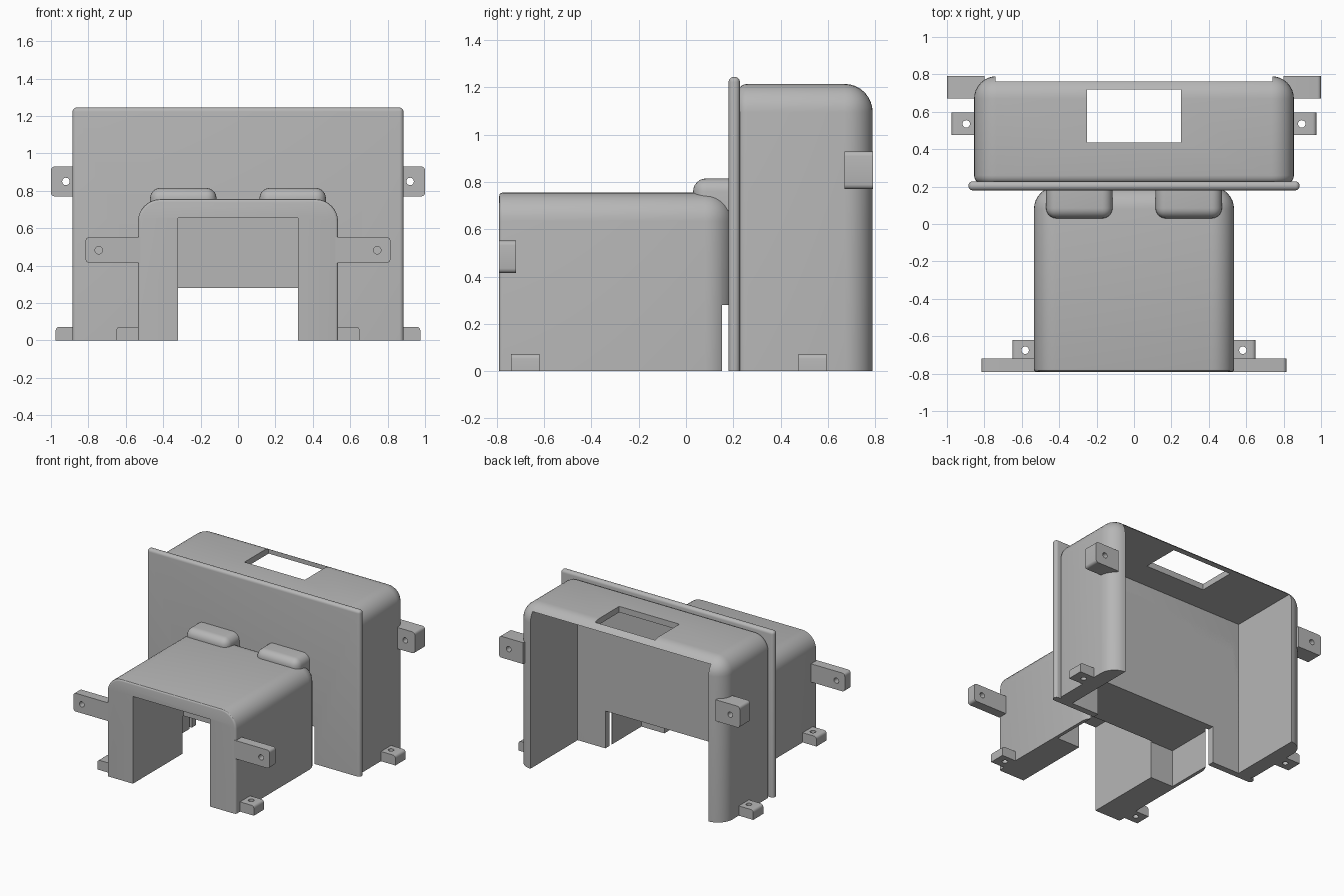
import bpy, bmesh, math
from mathutils import Matrix, Vector

if "Cube" in bpy.data.objects:
    bpy.data.objects.remove(bpy.data.objects["Cube"], do_unlink=True)

GREY = (0.47, 0.47, 0.47, 1.0)
plastic = bpy.data.materials.new("plain_grey")
plastic.use_nodes = True
plastic.diffuse_color = GREY
plastic.node_tree.nodes["Principled BSDF"].inputs["Base Color"].default_value = GREY


def make_object(name, bm):
    bmesh.ops.recalc_face_normals(bm, faces=bm.faces)
    mesh = bpy.data.meshes.new(name)
    bm.to_mesh(mesh)
    bm.free()
    mesh.materials.append(plastic)
    obj = bpy.data.objects.new(name, mesh)
    bpy.context.collection.objects.link(obj)
    return obj


def box(name, low, high, *bevels):
    """Box between two corners; each bevel is (radius, segments, edge rule)."""
    low, high = Vector(low), Vector(high)
    bm = bmesh.new()
    bmesh.ops.create_cube(bm, size=1)
    for v in bm.verts:
        v.co = (low + high) / 2 + v.co * (high - low)
    for radius, segments, rule in bevels:
        edges = [e for e in bm.edges if rule(e.verts[0].co, e.verts[1].co)]
        bmesh.ops.bevel(bm, geom=edges, offset=radius, segments=segments,
                        profile=0.5, affect='EDGES', clamp_overlap=True)
    return make_object(name, bm)


def rod(name, centre, axis, radius, length):
    bm = bmesh.new()
    turn = Vector((0, 0, 1)).rotation_difference(Vector(axis)).to_matrix().to_4x4()
    bmesh.ops.create_cone(bm, cap_ends=True, segments=24, radius1=radius,
                          radius2=radius, depth=length,
                          matrix=Matrix.Translation(centre) @ turn)
    return make_object(name, bm)


def activate(obj):
    bpy.ops.object.select_all(action='DESELECT')
    obj.select_set(True)
    bpy.context.view_layer.objects.active = obj


def cut(obj, *cutters):
    activate(obj)
    for cutter in cutters:
        mod = obj.modifiers.new("cut", 'BOOLEAN')
        mod.operation = 'DIFFERENCE'
        mod.solver = 'EXACT'
        mod.object = cutter
        bpy.ops.object.modifier_apply(modifier=mod.name)
        bpy.data.objects.remove(cutter, do_unlink=True)


def smooth(obj):
    activate(obj)
    bpy.ops.object.shade_smooth_by_angle(angle=math.radians(30))


def near(a, b):
    return abs(a - b) < 0.001


def not_bottom(a, b):
    return max(a.z, b.z) > 0.001


def on_plane(axis, value):
    return lambda a, b: near(a[axis], value) and near(b[axis], value) and not_bottom(a, b)


def behind(front):
    # Every edge away from the front face and the ground
    return lambda a, b: not_bottom(a, b) and max(a.y, b.y) > front + 0.001


def rear_tunnel():
    return box("tunnel_cutter", (-0.51, -0.2, -0.1), (0.51, 0.224, 0.28))


# Front housing: rounded block with a tall front opening and a low rear tunnel
front = box("front_housing", (-0.535, -0.79, 0), (0.535, 0.2, 0.755),
            (0.12, 8, behind(-0.79)),
            (0.014, 3, on_plane(1, -0.79)))
cut(front,
    box("opening_cutter", (-0.32, -1, -0.1), (0.32, -0.19, 0.655)),
    rear_tunnel())
smooth(front)

# Upright plate with a rounded rim
plate = box("divider_plate", (-0.885, 0.18, 0), (0.885, 0.228, 1.245),
            (0.022, 5, not_bottom))
cut(plate, box("plate_cutter", (-0.51, 0, -0.1), (0.51, 0.5, 0.28)))
smooth(plate)

# Rear housing: rounded shell, open at the back and the bottom
rear = box("rear_housing", (-0.855, 0.215, 0), (0.855, 0.79, 1.215),
           (0.12, 8, behind(0.215)),
           (0.045, 5, on_plane(1, 0.215)))
cut(rear,
    box("cavity_cutter", (-0.74, 0.228, -0.1), (0.74, 1, 1.17)),
    box("window_cutter", (-0.25, 0.435, 1), (0.25, 0.72, 1.4)),
    box("rear_tunnel_cutter", (-0.51, 0, -0.1), (0.51, 0.5, 0.28)))
smooth(rear)


def along_y_outside(sign, x_out):
    # Outer edges that run front to back
    return lambda a, b: (near(a.x, sign * x_out) and near(b.x, sign * x_out)
                         and not near(a.y, b.y) and not_bottom(a, b))


def tab(name, sign, low, high, hole, axis):
    """Mounting lug with a screw hole, on the +x or -x side."""
    xs = sorted((sign * low[0], sign * high[0]))
    obj = box(name, (xs[0], low[1], low[2]), (xs[1], high[1], high[2]),
              (0.02, 4, along_y_outside(sign, high[0])))
    centre = (sign * hole[0], hole[1], hole[2])
    cut(obj, rod("hole_cutter", centre, axis, 0.02, 0.4))
    smooth(obj)


for side, s in (("left", 1), ("right", -1)):
    # Rounded bump on top of the front housing
    xs = sorted((s * 0.115, s * 0.47))
    bump = box(side + "_bump", (xs[0], 0.03, 0.68), (xs[1], 0.2, 0.815),
               (0.055, 6, lambda a, b: max(a.z, b.z) > 0.7 and min(a.y, b.y) < 0.1))
    smooth(bump)
    # Lugs with holes facing forward
    tab(side + "_front_wall_tab", s, (0.52, -0.79, 0.415), (0.815, -0.72, 0.552),
        (0.745, -0.755, 0.482), (0, 1, 0))
    tab(side + "_rear_wall_tab", s, (0.8, 0.67, 0.77), (1, 0.79, 0.93),
        (0.92, 0.73, 0.85), (0, 1, 0))
    # Lugs with holes facing up
    tab(side + "_front_foot_tab", s, (0.52, -0.74, 0), (0.65, -0.62, 0.073),
        (0.582, -0.675, 0.035), (0, 0, 1))
    tab(side + "_rear_foot_tab", s, (0.82, 0.475, 0), (0.975, 0.595, 0.073),
        (0.897, 0.535, 0.035), (0, 0, 1))
